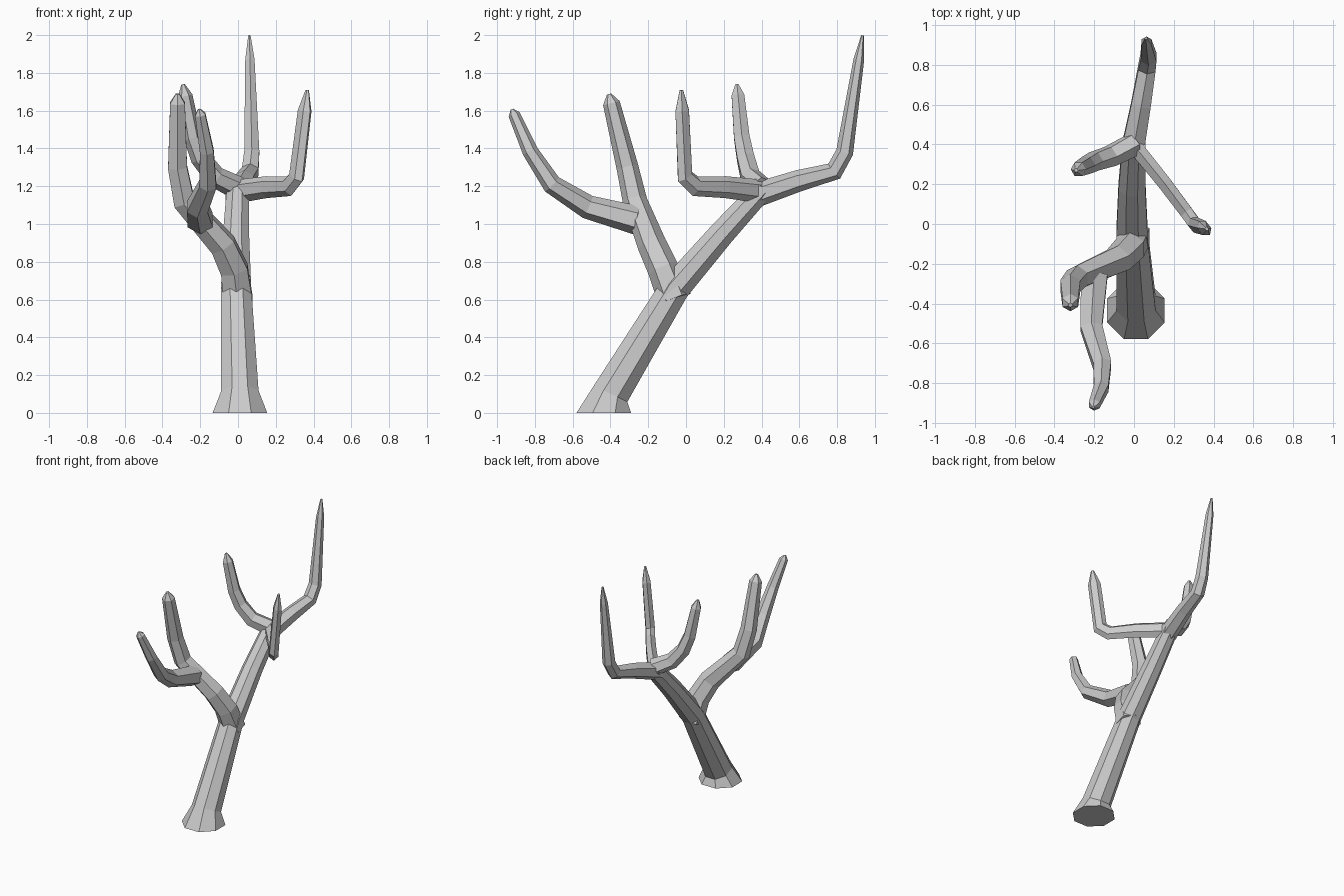
import bpy, bmesh, math
from mathutils import Vector

if "Cube" in bpy.data.objects:
    bpy.data.objects.remove(bpy.data.objects["Cube"])


def limb(name, path, r0, r1, tip=0, sides=6, ref=(1, 0, 0), squash=1.0, flare=0):
    """Faceted tube along path tapering r0 to r1, with an optional pointed tip
    and an optional flared, level foot. squash flattens it along ref."""
    pos = [Vector(p) for p in path]
    dist = [0]
    for a, b in zip(pos, pos[1:]):
        dist.append(dist[-1] + (b - a).length)
    radii = [r0 + (r1 - r0) * d / dist[-1] for d in dist]
    if flare:
        radii[0] *= flare
    if tip:
        pos.append(pos[-1] + (pos[-1] - pos[-2]).normalized() * tip)
        radii.append(r1 * 0.25)

    bm = bmesh.new()
    rings = []
    for i, p in enumerate(pos):
        before = (p - pos[i - 1]).normalized() if i else Vector()
        after = (pos[i + 1] - p).normalized() if i < len(pos) - 1 else Vector()
        t = Vector((0, 0, 1)) if flare and i == 0 else (before + after).normalized()
        u = Vector(ref)
        u = (u - t * u.dot(t)).normalized()
        v = t.cross(u)
        ring = []
        for k in range(sides):
            a = 2 * math.pi * (k + 0.5) / sides
            off = u * math.cos(a) * squash + v * math.sin(a)
            ring.append(bm.verts.new(p + off * radii[i] * 1.05))
        rings.append(ring)
    for a, b in zip(rings, rings[1:]):
        for k in range(sides):
            n = (k + 1) % sides
            bm.faces.new((a[k], a[n], b[n], b[k]))
    bm.faces.new(rings[0][::-1])
    bm.faces.new(rings[-1])
    bmesh.ops.recalc_face_normals(bm, faces=bm.faces)
    me = bpy.data.meshes.new(name)
    bm.to_mesh(me)
    bm.free()
    ob = bpy.data.objects.new(name, me)
    bpy.context.collection.objects.link(ob)
    return ob


# Leaning trunk, flared at the ground, running up to the rear fork
trunk = limb("tree_trunk", [
    (0.01, -0.435, 0), (0.01, -0.4, 0.1), (-0.01, -0.06, 0.66),
    (-0.01, 0.19, 0.95), (0, 0.41, 1.19)], 0.105, 0.06, sides=8, flare=1.42)

# Front-left branch, turning upright
front = limb("front_branch", [
    (0, -0.06, 0.6), (-0.02, -0.12, 0.76), (-0.08, -0.18, 0.89),
    (-0.285, -0.27, 1.12), (-0.32, -0.31, 1.3), (-0.32, -0.395, 1.64)],
    0.085, 0.043, tip=0.05)

# Branch reaching forward from it
forward = limb("forward_branch", [
    (-0.2, -0.26, 1.02), (-0.215, -0.52, 1.09), (-0.16, -0.71, 1.21),
    (-0.165, -0.825, 1.385), (-0.2, -0.91, 1.58)], 0.073, 0.03, tip=0.03)

# Tall rear branch
rear = limb("rear_branch", [
    (-0.01, 0.36, 1.15), (0.035, 0.6, 1.23), (0.065, 0.785, 1.28),
    (0.073, 0.84, 1.38), (0.063, 0.915, 1.87)], 0.063, 0.027, tip=0.13)

# Right branch, slightly flattened
right = limb("right_branch", [
    (-0.02, 0.42, 1.17), (0.15, 0.21, 1.195), (0.27, 0.05, 1.2),
    (0.31, -0.005, 1.25), (0.353, -0.02, 1.6)],
    0.06, 0.044, tip=0.11, ref=(0.75, 0.6, 0), squash=0.7)

# Left branch
left = limb("left_branch", [
    (0, 0.4, 1.19), (-0.12, 0.34, 1.25), (-0.2, 0.315, 1.35),
    (-0.24, 0.295, 1.46), (-0.28, 0.275, 1.68)],
    0.06, 0.037, tip=0.06, ref=(0, 1, 0))

# Fuse the branches into the trunk
branches = [front, forward, rear, right, left]
for b in branches:
    m = trunk.modifiers.new(b.name, 'BOOLEAN')
    m.operation = 'UNION'
    m.solver = 'EXACT'
    m.object = b
bpy.context.view_layer.update()
dg = bpy.context.evaluated_depsgraph_get()
fused = bpy.data.meshes.new_from_object(trunk.evaluated_get(dg))
trunk.modifiers.clear()
trunk.data = fused
trunk.name = "tree"
for b in branches:
    bpy.data.objects.remove(b)
